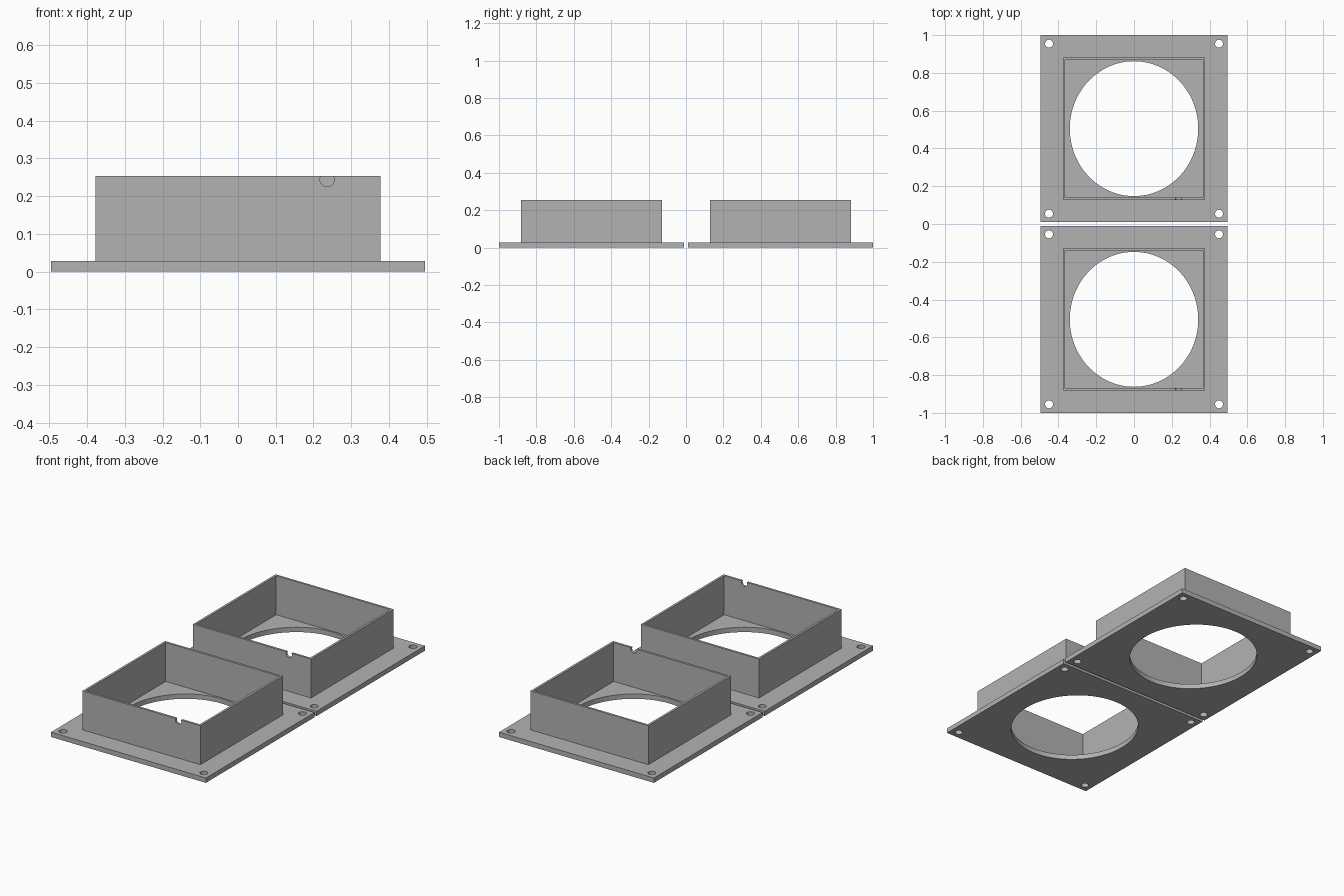
import bpy, bmesh, math

if "Cube" in bpy.data.objects:
    bpy.data.objects.remove(bpy.data.objects["Cube"])

grey = bpy.data.materials.new("grey")
grey.diffuse_color = (0.45, 0.45, 0.45, 1)
grey.use_nodes = True
grey.node_tree.nodes["Principled BSDF"].inputs["Base Color"].default_value = grey.diffuse_color

PLATE, HOLE = 0.4953, 0.45          # half size of plate, bolt hole offset
OUT, WALL = 0.377, 0.013            # half size of frame, wall thickness
BASE, TOP = 0.028, 0.253            # plate top, frame top
CENTRE = 0.5047                     # distance of each unit from the middle


def rect(h):
    return [(-h, -h), (h, -h), (h, h), (-h, h)]


def ellipse(cx, cy, rx, ry, n):
    return [(cx + rx * math.cos(2 * math.pi * i / n),
             cy + ry * math.sin(2 * math.pi * i / n)) for i in range(n)]


def extruded(name, outlines, z0, z1):
    """Solid from a filled outline; inner outlines become holes."""
    cu = bpy.data.curves.new(name, 'CURVE')
    cu.dimensions, cu.fill_mode = '2D', 'BOTH'
    cu.extrude = (z1 - z0) / 2
    for pts in outlines:
        s = cu.splines.new('POLY')
        s.points.add(len(pts) - 1)
        for p, (x, y) in zip(s.points, pts):
            p.co = (x, y, 0, 1)
        s.use_cyclic_u = True
    tmp = bpy.data.objects.new(name + "_outline", cu)
    bpy.context.collection.objects.link(tmp)
    bpy.context.view_layer.update()
    me = bpy.data.meshes.new_from_object(
        tmp.evaluated_get(bpy.context.evaluated_depsgraph_get()))
    bpy.data.objects.remove(tmp)
    bm = bmesh.new()
    bm.from_mesh(me)
    bmesh.ops.translate(bm, verts=bm.verts, vec=(0, 0, (z0 + z1) / 2))
    bmesh.ops.remove_doubles(bm, verts=bm.verts, dist=1e-5)
    bmesh.ops.recalc_face_normals(bm, faces=bm.faces)
    for f in bm.faces:
        f.smooth = False
    bm.to_mesh(me)
    bm.free()
    me.materials.clear()
    me.materials.append(grey)
    ob = bpy.data.objects.new(name, me)
    bpy.context.collection.objects.link(ob)
    return ob


for side, cy in (("front", -CENTRE), ("back", CENTRE)):
    # mounting plate with large opening and four bolt holes
    holes = [ellipse(x, y, 0.021, 0.021, 32) for x, y in rect(HOLE)]
    opening = ellipse(0, 0, 0.34, 0.357, 96)
    plate = extruded(side + "_plate", [rect(PLATE), opening] + holes, 0, BASE)
    plate.location.y = cy

    # square open frame
    frame = extruded(side + "_frame", [rect(OUT), rect(OUT - WALL)], BASE, TOP)
    frame.location.y = cy

    # round cable notch in the front wall
    cutter = extruded(side + "_notch_cutter",
                      [ellipse(0, 0, 0.019, 0.019, 32)], -0.03, 0.03)
    cutter.rotation_euler.x = math.pi / 2
    cutter.location = (0.236, cy - OUT + WALL / 2, 0.244)
    cutter.hide_render = True
    cutter.hide_set(True)
    cut = frame.modifiers.new("notch", 'BOOLEAN')
    cut.operation, cut.solver, cut.object = 'DIFFERENCE', 'EXACT', cutter
